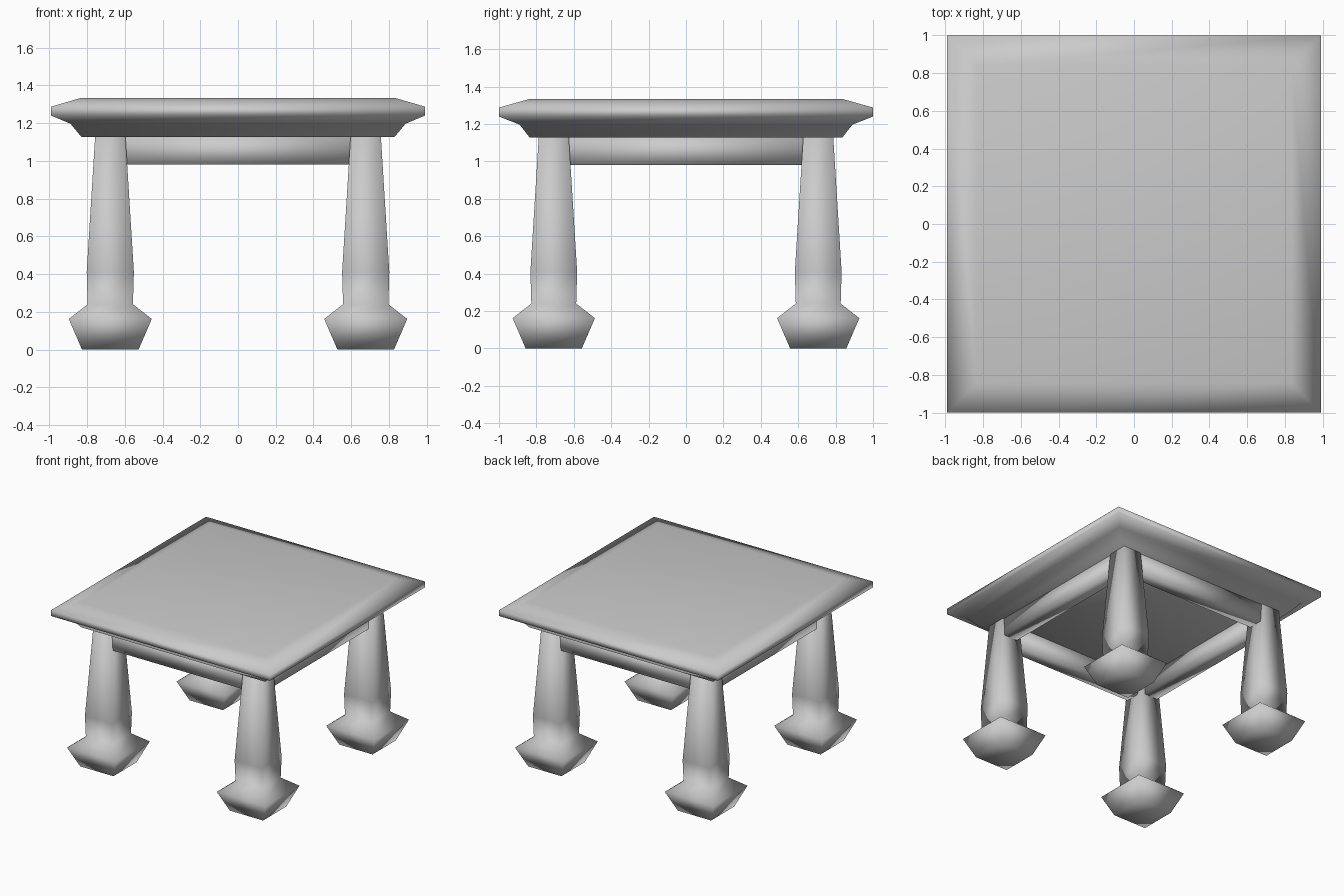
import bpy, bmesh

if "Cube" in bpy.data.objects:
    bpy.data.objects.remove(bpy.data.objects["Cube"])


def stack(name, rings, loc=(0, 0)):
    """Smooth-shaded solid made of stacked rectangles: (half_x, half_y, z)."""
    bm = bmesh.new()
    loops = []
    for hx, hy, z in rings:
        loops.append([bm.verts.new((sx * hx, sy * hy, z))
                      for sx, sy in ((-1, -1), (1, -1), (1, 1), (-1, 1))])
    for a, b in zip(loops, loops[1:]):
        for i in range(4):
            j = (i + 1) % 4
            bm.faces.new((a[i], a[j], b[j], b[i]))
    bm.faces.new(loops[0][::-1])
    bm.faces.new(loops[-1])
    for f in bm.faces:
        f.smooth = True
    me = bpy.data.meshes.new(name)
    bm.to_mesh(me)
    bm.free()
    ob = bpy.data.objects.new(name, me)
    ob.location = (loc[0], loc[1], 0)
    bpy.context.collection.objects.link(ob)
    return ob


# Table top: moulded edge with inner flat ring
stack("table_top", [
    (0.83, 0.835, 1.127),
    (0.888, 0.89, 1.197),
    (0.99, 1.0, 1.24),
    (0.99, 1.0, 1.288),
    (0.835, 0.84, 1.333),
])

# Square tapered legs with flared block feet
LX, LY = 0.677, 0.707
LEG = [(0.15, 0.0), (0.22, 0.162), (0.12, 0.24), (0.125, 0.41), (0.08, 1.135)]
for fy, sy in (("front", -1), ("back", 1)):
    for fx, sx in (("left", -1), ("right", 1)):
        stack(f"{fy}_{fx}_leg", [(h, h, z) for h, z in LEG], (sx * LX, sy * LY))

# Rails between the legs
T = 0.06
for name, s in (("front", -1), ("back", 1)):
    stack(name + "_rail", [(0.6, T, 0.98), (0.6, T, 1.13)], (0, s * (LY + 0.01)))
for name, s in (("left", -1), ("right", 1)):
    stack(name + "_rail", [(T, 0.63, 0.98), (T, 0.63, 1.13)], (s * (LX + 0.01), 0))
